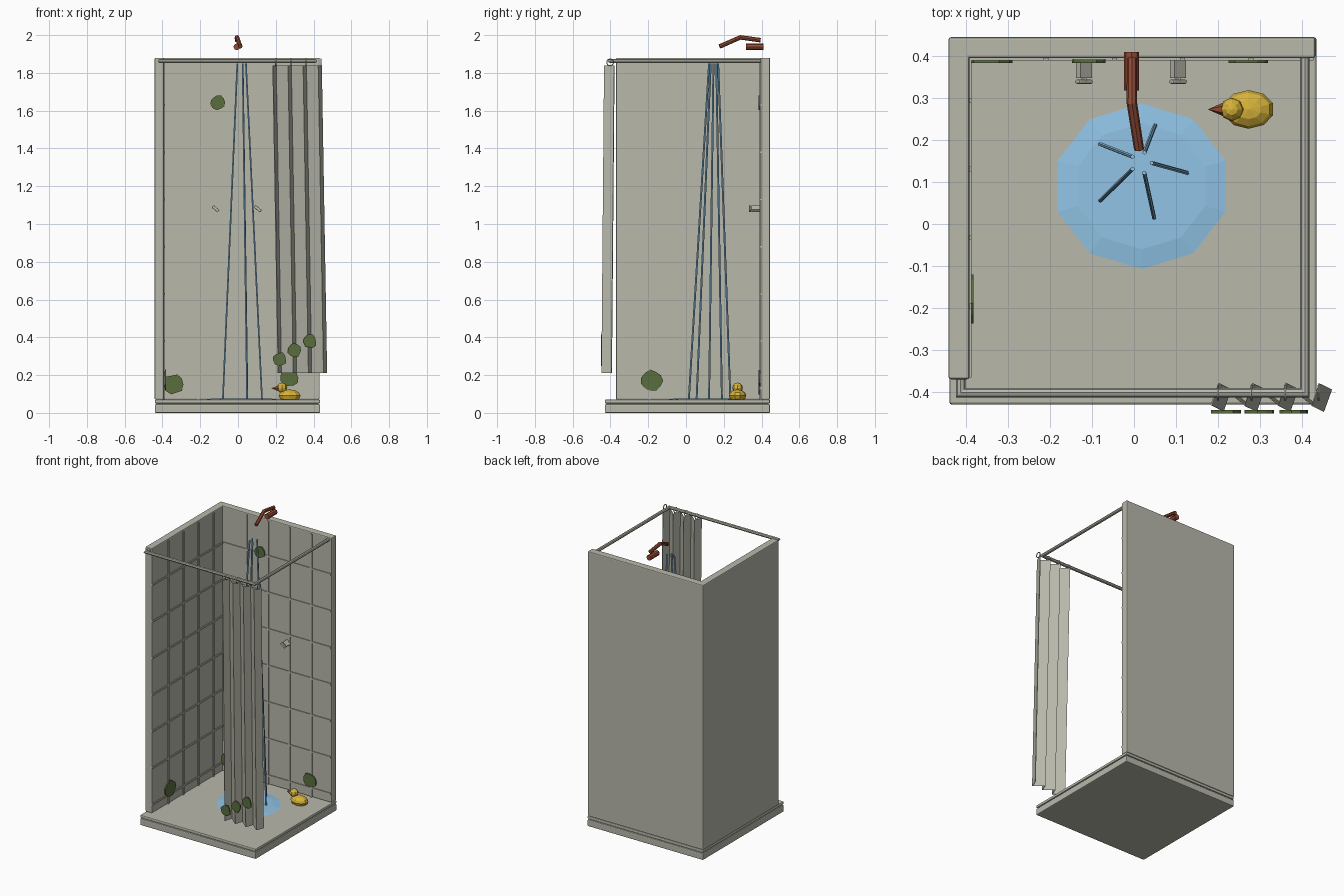
import bpy, bmesh, math, random
from mathutils import Vector, Matrix

random.seed(4)
cube = bpy.data.objects.get("Cube")
if cube:
    bpy.data.objects.remove(cube)


def material(name, rgb):
    m = bpy.data.materials.new(name)
    m.use_nodes = True
    m.diffuse_color = (*rgb, 1)
    m.node_tree.nodes["Principled BSDF"].inputs["Base Color"].default_value = (*rgb, 1)
    return m


GREY = material("pale_grey", (0.48, 0.48, 0.41))
BLUE = material("water_blue", (0.28, 0.55, 0.79))
BROWN = material("rust_brown", (0.30, 0.07, 0.034))
YELLOW = material("duck_yellow", (0.68, 0.45, 0.04))
GREEN = material("mould_green", (0.10, 0.155, 0.048))


def finish(bm, name, mat, bevel=0):
    bmesh.ops.recalc_face_normals(bm, faces=bm.faces)
    mesh = bpy.data.meshes.new(name)
    bm.to_mesh(mesh)
    bm.free()
    mesh.materials.append(mat)
    ob = bpy.data.objects.new(name, mesh)
    bpy.context.collection.objects.link(ob)
    if bevel:
        mod = ob.modifiers.new("bevel", "BEVEL")
        mod.width, mod.segments = bevel, 2
    return ob


def add_box(bm, lo, hi, turn=Matrix()):
    lo, hi = Vector(lo), Vector(hi)
    size = Matrix.Diagonal((*(hi - lo), 1))
    bmesh.ops.create_cube(bm, size=1, matrix=Matrix.Translation((lo + hi) / 2) @ turn @ size)


def box(name, lo, hi, mat=GREY, bevel=0, turn=Matrix()):
    bm = bmesh.new()
    add_box(bm, lo, hi, turn)
    return finish(bm, name, mat, bevel)


def pipe(name, points, radius, mat, sides=8):
    """Faceted pipe with mitred joints along a path."""
    pts = [Vector(p) for p in points]
    bm = bmesh.new()
    rings = []
    for i, p in enumerate(pts):
        a = (p - pts[i - 1]).normalized() if i else (pts[1] - p).normalized()
        b = (pts[i + 1] - p).normalized() if i + 1 < len(pts) else a
        d = (a + b).normalized()
        grow = radius / max(d.dot(a), 0.5)
        ref = Vector((0, 0, 1)) if abs(d.z) < 0.9 else Vector((1, 0, 0))
        u = d.cross(ref).normalized()
        v = u.cross(d)
        rings.append([bm.verts.new(p + u * math.cos(t) * grow + v * math.sin(t) * radius)
                      for t in (math.tau * k / sides for k in range(sides))])
    for r, s in zip(rings, rings[1:]):
        for k in range(sides):
            n = (k + 1) % sides
            bm.faces.new((r[k], r[n], s[n], s[k]))
    bm.faces.new(rings[0])
    bm.faces.new(rings[-1])
    return finish(bm, name, mat)


def patch(name, centre, radius, normal, mat=GREEN):
    """Ragged thin plate lying on a wall or on the curtain."""
    n = Vector(normal)
    up = Vector((0, 0, 1))
    side = up.cross(n)
    bm = bmesh.new()
    ring = []
    for k in range(11):
        t = math.tau * k / 11
        r = radius * random.uniform(0.85, 1.12)
        ring.append(bm.verts.new(Vector(centre) + side * r * math.cos(t) + up * r * math.sin(t)))
    face = bm.faces.new(ring)
    top = bmesh.ops.extrude_face_region(bm, geom=[face])["geom"]
    moved = [g for g in top if isinstance(g, bmesh.types.BMVert)]
    bmesh.ops.translate(bm, vec=n * 0.008, verts=moved)
    return finish(bm, name, mat)


def ball(name, centre, size, seg, rings):
    bm = bmesh.new()
    m = Matrix.Translation(centre) @ Matrix.Diagonal((*size, 1))
    bmesh.ops.create_uvsphere(bm, u_segments=seg, v_segments=rings, radius=1, matrix=m)
    return finish(bm, name, YELLOW)


# Tray and walls
box("tray_base", (-0.44, -0.43, 0), (0.435, 0.445, 0.046), bevel=0.006)
box("tray_floor", (-0.44, -0.43, 0.05), (0.435, 0.445, 0.07), bevel=0.006)
box("tray_core", (-0.432, -0.422, 0.03), (0.427, 0.437, 0.06))
box("left_wall", (-0.442, -0.37, 0.07), (-0.392, 0.42, 1.88), bevel=0.006)
box("back_wall", (-0.442, 0.395, 0.07), (0.432, 0.445, 1.88), bevel=0.006)

# Raised tile joints on the inner faces of both walls
JOINT, PROUD = 0.006, 0.005
bm = bmesh.new()
for i in range(7):
    z = 1.63 - 0.25 * i
    add_box(bm, (-0.393, 0.395 - PROUD, z - JOINT), (0.428, 0.396, z + JOINT))
    add_box(bm, (-0.393, -0.366, z - JOINT), (-0.392 + PROUD, 0.396, z + JOINT))
for i in range(4):
    x, y = -0.21 + 0.163 * i, -0.195 + 0.163 * i
    add_box(bm, (x - JOINT, 0.395 - PROUD, 0.07), (x + JOINT, 0.396, 1.87))
    add_box(bm, (-0.393, y - JOINT, 0.07), (-0.392 + PROUD, y + JOINT, 1.87))
finish(bm, "tile_joints", GREY)

# Curtain rail
pipe("curtain_rail", [(-0.413, -0.365, 1.863), (-0.413, -0.402, 1.863),
                      (0.407, -0.402, 1.863), (0.407, 0.4, 1.863)], 0.011, GREY)

# Pleated curtain, drifting outward toward its hem
bm = bmesh.new()
top, hem = [], []
for i in range(8):
    x = 0.19 + 0.04 * (i // 2) * 2 + (0.018 if i % 2 else 0)
    y = -0.38 if i % 2 else -0.432
    top.append(bm.verts.new((x - 0.006, y, 1.84)))
    hem.append(bm.verts.new((x + 0.022, y - 0.014, 0.21)))
for i in range(7):
    bm.faces.new((top[i], top[i + 1], hem[i + 1], hem[i]))
curtain = finish(bm, "curtain", GREY)
solid = curtain.modifiers.new("thickness", "SOLIDIFY")
solid.thickness, solid.offset = 0.004, 0

# Curtain rings
for i in range(4):
    bpy.ops.mesh.primitive_torus_add(location=(0.2 + 0.08 * i, -0.402, 1.856), major_segments=10,
                                     minor_segments=5, major_radius=0.018, minor_radius=0.003,
                                     rotation=(0, math.pi / 2, 0))
    ring = bpy.context.object
    ring.name = f"curtain_ring_{i + 1}"
    ring.data.materials.append(GREY)

# Shower head arm and its mount
pipe("shower_arm", [(-0.005, 0.395, 1.973), (-0.005, 0.288, 1.988), (0.012, 0.178, 1.94)],
     0.012, BROWN)
pipe("shower_mount", [(-0.006, 0.41, 1.938), (-0.006, 0.318, 1.938)], 0.018, BROWN)

# Taps with tilted handles
tilt = Matrix.Rotation(math.radians(40), 4, "Y")
for name, x in (("right_tap", -0.119), ("left_tap", 0.105)):
    box(name, (x - 0.018, 0.348, 1.073), (x + 0.018, 0.396, 1.089), turn=tilt)
    box(name + "_stem", (x - 0.006, 0.34, 1.075), (x + 0.006, 0.36, 1.087))
    box(name + "_handle", (x - 0.021, 0.334, 1.073), (x + 0.021, 0.344, 1.089), bevel=0.003,
        turn=tilt)

# Water jets fan out from the head to the puddle
for i, (x, y) in enumerate([(-0.08, 0.19), (0.05, 0.235), (0.127, 0.122),
                            (0.048, 0.015), (-0.08, 0.056)]):
    head = Vector((0.018, 0.152, 1.85))
    foot = Vector((x, y, 0.072))
    spread = (foot - head) * 0.22
    start = (head.x + spread.x, head.y + spread.y, head.z)
    pipe(f"water_jet_{i + 1}", [start, foot], 0.005, BLUE, 6)

# Low domed puddle
bm = bmesh.new()
bmesh.ops.create_cone(bm, cap_ends=True, segments=10, radius1=0.21, radius2=0.16, depth=0.006,
                      matrix=Matrix.Translation((0.018, 0.09, 0.073))
                      @ Matrix.Diagonal((1, 0.94, 1, 1)))
finish(bm, "puddle", BLUE)

# Toy duck
ball("duck_body", (0.273, 0.273, 0.091), (0.061, 0.046, 0.033), 10, 6)
ball("duck_head", (0.233, 0.273, 0.133), (0.028, 0.028, 0.027), 8, 6)
bm = bmesh.new()
bmesh.ops.create_cone(bm, cap_ends=True, segments=6, radius1=0.016, radius2=0.001, depth=0.034,
                      matrix=Matrix.Translation((0.195, 0.273, 0.13))
                      @ Matrix.Rotation(-math.pi / 2, 4, "Y"))
finish(bm, "duck_beak", BROWN)

# Mould patches on the walls and the curtain
patch("upper_wall_mould", (-0.105, 0.392, 1.645), 0.04, (0, -1, 0))
patch("lower_wall_mould", (0.275, 0.392, 0.185), 0.048, (0, -1, 0))
patch("corner_mould", (-0.346, 0.392, 0.15), 0.054, (0, -1, 0))
patch("left_wall_mould", (-0.39, -0.18, 0.17), 0.055, (1, 0, 0))
for i in range(3):
    patch(f"curtain_mould_{i + 1}", (0.22 + 0.08 * i, -0.443, 0.285 + 0.047 * i), 0.037, (0, -1, 0))
